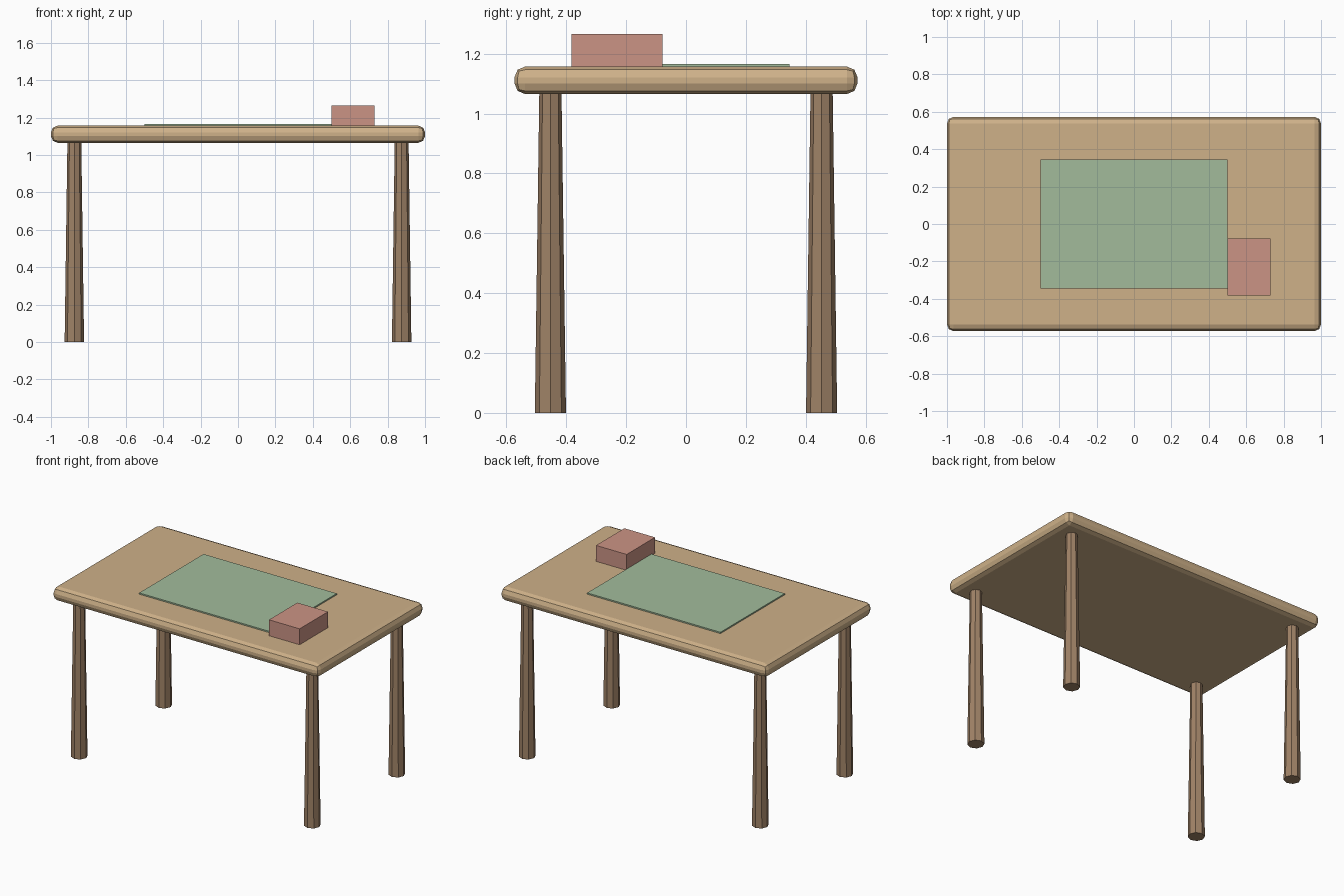
import bpy

# Remove the default cube
cube = bpy.data.objects.get("Cube")
if cube:
    bpy.data.objects.remove(cube, do_unlink=True)


def make_material(name, rgb):
    mat = bpy.data.materials.new(name)
    mat.use_nodes = True
    color = (*rgb, 1.0)
    mat.diffuse_color = color
    mat.node_tree.nodes["Principled BSDF"].inputs["Base Color"].default_value = color
    return mat


def make_box(name, low, high, mat):
    center = [(a + b) / 2 for a, b in zip(low, high)]
    bpy.ops.mesh.primitive_cube_add(size=1, location=center)
    obj = bpy.context.object
    obj.name = name
    obj.scale = [b - a for a, b in zip(low, high)]
    bpy.ops.object.transform_apply(location=False, rotation=False, scale=True)
    obj.data.materials.append(mat)
    return obj


light_wood = make_material("light wood", (0.62, 0.44, 0.25))
dark_wood = make_material("dark wood", (0.35, 0.225, 0.135))
green = make_material("soft green", (0.36, 0.50, 0.33))
red = make_material("dusty red", (0.60, 0.295, 0.235))

TOP = 1.157
UNDERSIDE = 1.065

# Tabletop with rounded edges
tabletop = make_box("tabletop", (-1, -0.573, UNDERSIDE), (1, 0.573, TOP), light_wood)
bevel = tabletop.modifiers.new("rounded edges", "BEVEL")
bevel.width = 0.036
bevel.segments = 2

# Four tapered octagonal legs
for side, x in (("right", -0.875), ("left", 0.875)):
    for end, y in (("front", -0.453), ("back", 0.453)):
        bpy.ops.mesh.primitive_cone_add(
            vertices=8, radius1=0.052, radius2=0.037, depth=UNDERSIDE + 0.01,
            location=(x, y, (UNDERSIDE + 0.01) / 2))
        leg = bpy.context.object
        leg.name = f"{end}_{side}_leg"
        leg.data.materials.append(dark_wood)

# Desk mat and small box lying on the tabletop
make_box("desk_mat", (-0.5, -0.345, TOP), (0.5, 0.345, TOP + 0.009), green)
make_box("small_box", (0.5, -0.382, TOP), (0.73, -0.078, 1.265), red)
